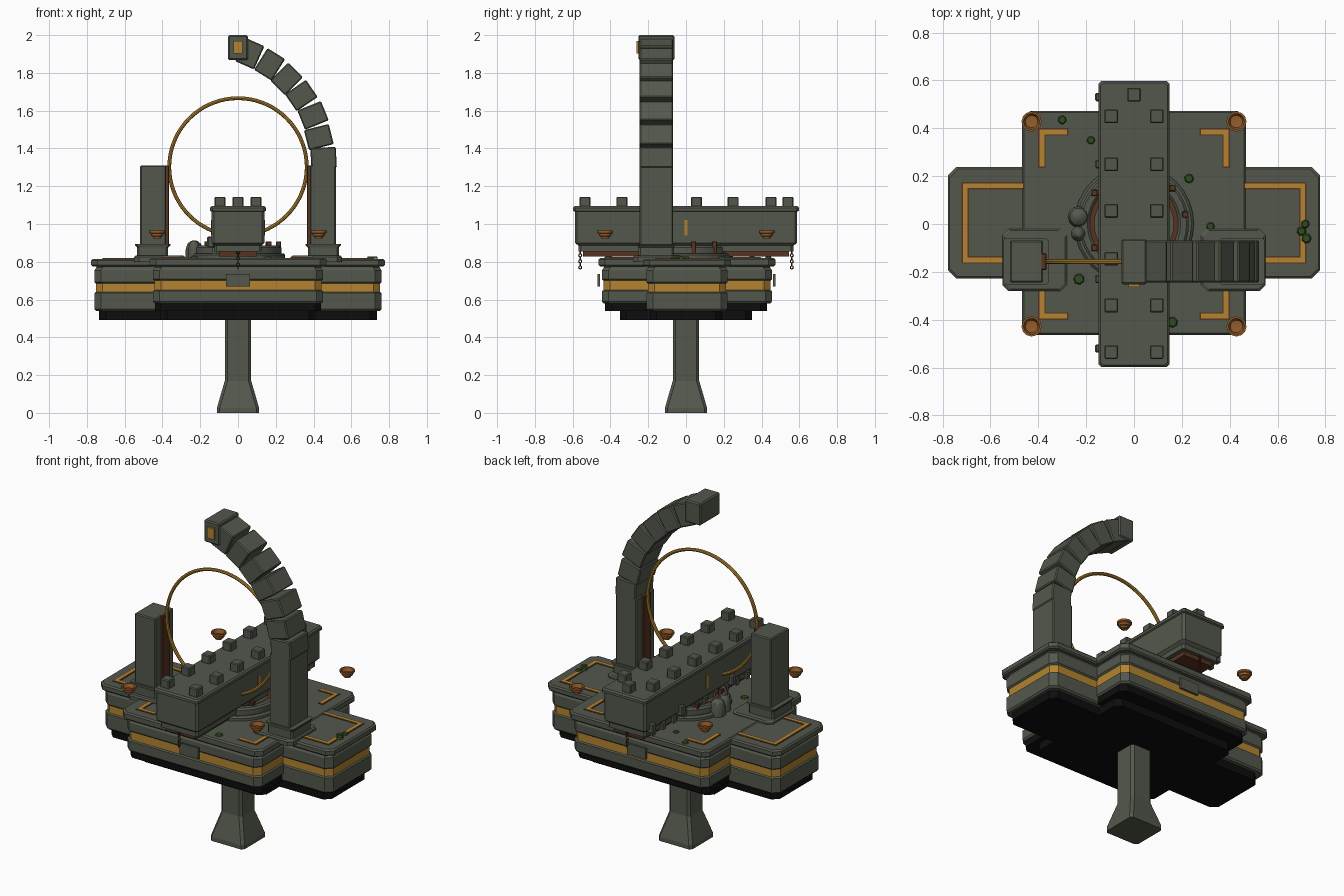
import bpy, bmesh, math, random
from mathutils import Matrix, Vector

random.seed(4)
if "Cube" in bpy.data.objects:
    bpy.data.objects.remove(bpy.data.objects["Cube"])


def material(name, rgb):
    m = bpy.data.materials.new(name)
    m.use_nodes = True
    m.diffuse_color = (*rgb, 1)
    m.node_tree.nodes["Principled BSDF"].inputs["Base Color"].default_value = (*rgb, 1)
    return m


STONE = material("grey green stone", (0.088, 0.097, 0.073))
GOLD = material("gold", (0.45, 0.23, 0.03))
RUST = material("rust brown", (0.095, 0.033, 0.014))
BRONZE = material("bronze", (0.3, 0.11, 0.025))
BLACK = material("black underside", (0.004, 0.004, 0.004))
MOSS = material("moss green", (0.03, 0.075, 0.013))


def finish(name, bm, mat, bevel=0, smooth=False):
    bmesh.ops.recalc_face_normals(bm, faces=bm.faces)
    mesh = bpy.data.meshes.new(name)
    bm.to_mesh(mesh)
    bm.free()
    mesh.materials.append(mat)
    ob = bpy.data.objects.new(name, mesh)
    bpy.context.collection.objects.link(ob)
    if bevel:
        mod = ob.modifiers.new("bevel", "BEVEL")
        mod.width, mod.segments = bevel, 1
    if smooth:
        bpy.context.view_layer.objects.active = ob
        ob.select_set(True)
        bpy.ops.object.shade_smooth_by_angle()
        ob.select_set(False)
    return ob


def box(name, centre, size, mat, bevel=0, tilt=0):
    """Box from centre and full size, turned about the y axis."""
    bm = bmesh.new()
    turn = Matrix.Translation(centre) @ Matrix.Rotation(tilt, 4, "Y") @ Matrix.Diagonal((*size, 1))
    bmesh.ops.create_cube(bm, size=1, matrix=turn)
    return finish(name, bm, mat, bevel)


def stack(name, centre, rings, mat, cut=0.035):
    """Corner-cut column; each ring is (half x, half y, z)."""
    bm = bmesh.new()
    loops = []
    for hx, hy, z in rings:
        quarter = [(hx, hy - cut), (hx - cut, hy)]
        pts = quarter + [(-x, y) for x, y in reversed(quarter)]
        pts += [(-x, -y) for x, y in pts]
        loops.append([bm.verts.new((centre[0] + x, centre[1] + y, z)) for x, y in pts])
    for low, high in zip(loops, loops[1:]):
        for i in range(8):
            j = (i + 1) % 8
            bm.faces.new((low[i], low[j], high[j], high[i]))
    bm.faces.new(loops[0][::-1])
    bm.faces.new(loops[-1])
    return finish(name, bm, mat)


def lathe(name, centre, profile, mat, steps=24):
    """Turn a profile of (radius, z) about a vertical axis."""
    bm = bmesh.new()
    verts = [bm.verts.new((r, 0, z)) for r, z in profile]
    edges = [bm.edges.new(p) for p in zip(verts, verts[1:])]
    bmesh.ops.spin(bm, geom=verts + edges, cent=(0, 0, 0), axis=(0, 0, 1),
                   angle=math.tau, steps=steps)
    bmesh.ops.remove_doubles(bm, verts=bm.verts, dist=1e-5)
    bmesh.ops.translate(bm, verts=bm.verts, vec=centre)
    return finish(name, bm, mat, smooth=True)


def torus(name, centre, major, minor, mat, rot, seg=64, sides=8):
    bpy.ops.mesh.primitive_torus_add(location=centre, rotation=rot, major_radius=major,
                                     minor_radius=minor, major_segments=seg, minor_segments=sides)
    ob = bpy.context.object
    ob.name = name
    ob.data.materials.append(mat)
    bpy.ops.object.shade_smooth_by_angle()
    ob.select_set(False)


# Pedestal
stack("pedestal", (0, 0), [(0.112, 0.112, 0), (0.112, 0.112, 0.025), (0.07, 0.07, 0.17), (0.07, 0.07, 0.5)],
      STONE, 0.015)

# Crossed platform: two banded slabs with lips, on a stepped black underside
MID = (0, 0.005)
for label, hx, hy, z0, g0, g1, top in (("wide", 0.76, 0.215, 0.54, 0.64, 0.685, 0.815),
                                       ("deep", 0.45, 0.45, 0.58, 0.65, 0.7, 0.82)):
    def grown(d, z):
        return (hx + d, hy + d, z)
    stack(label + "_slab_lower", MID, [grown(-0.008, z0), grown(0, z0 + 0.01), grown(0, g0 - 0.006),
                                       grown(-0.008, g0)], STONE)
    stack(label + "_gold_band", MID, [grown(-0.008, g0), grown(-0.008, g1)], GOLD)
    stack(label + "_slab_upper", MID, [grown(-0.008, g1), grown(0, g1 + 0.008), grown(0, 0.755),
                                       grown(-0.01, 0.77), grown(-0.01, 0.782)], STONE)
    stack(label + "_lip", MID, [grown(0.01, 0.775), grown(0.018, 0.783), grown(0.018, top - 0.008),
                                grown(0.01, top)], STONE)
stack("black_step_upper", (0, 0), [(0.44, 0.43, 0.54), (0.44, 0.43, 0.585)], BLACK)
stack("black_step_wide", (0, 0), [(0.735, 0.19, 0.492), (0.735, 0.19, 0.545)], BLACK)
stack("black_step_deep", (0, 0), [(0.41, 0.35, 0.492), (0.41, 0.35, 0.545)], BLACK)
for s in (-1, 1):
    box("face_plaque", (0, s * 0.462 + 0.005 * (s > 0), 0.702), (0.125, 0.012, 0.066), STONE)


# Inlaid gold lines on the platform tops
def inlay(x0, x1, y0, y1, z):
    c, w = ((x0 + x1) / 2, (y0 + y1) / 2), (abs(x1 - x0) + 0.02, abs(y1 - y0) + 0.02)
    box("inlay_groove", (*c, z), (w[0] + 0.012, w[1] + 0.012, 0.004), RUST)
    box("gold_inlay", (*c, z + 0.001), (*w, 0.006), GOLD)


for s in (-1, 1):
    inlay(s * 0.705, s * 0.705, -0.15, 0.16, 0.815)
    for y in (-0.15, 0.16):
        inlay(s * 0.47, s * 0.705, y, y, 0.815)
    for t in (-1, 1):
        inlay(s * 0.385, s * 0.385, t * 0.25, t * 0.385, 0.82)
        inlay(s * 0.29, s * 0.385, t * 0.385, t * 0.385, 0.82)

# Floating bronze bowls over the corners
for sx in (-1, 1):
    for sy in (-1, 1):
        lathe("bronze_bowl", (sx * 0.428, sy * 0.428, 0.923),
              [(0, 0), (0.02, 0), (0.022, 0.01), (0.032, 0.014), (0.034, 0.026), (0.042, 0.03),
               (0.042, 0.042), (0.034, 0.042), (0.026, 0.02), (0, 0.016)], BRONZE, 12)

# Moss patches
for x, y in ((-0.3, 0.435), (-0.18, 0.35), (0.23, 0.19), (0.32, -0.01), (0.715, 0), (0.72, -0.06),
             (-0.33, -0.11), (-0.23, -0.23), (0.16, -0.41), (0.7, -0.03)):
    bm = bmesh.new()
    r = random.uniform(0.018, 0.028)
    bmesh.ops.create_cone(bm, cap_ends=True, segments=7, radius1=r, radius2=r * 0.7, depth=0.01,
                          matrix=Matrix.Translation((x, y, 0.822)) @ Matrix.Rotation(x * 9, 4, "Z"))
    finish("moss_patch", bm, MOSS)

# Round dais under the beam, with its raised collar, knobs and posts
lathe("dais", (0, 0, 0.815), [(0, 0), (0.25, 0), (0.25, 0.02), (0.24, 0.03), (0, 0.03)], STONE, 32)
lathe("dais_collar", (0, 0, 0.84), [(0.185, 0), (0.23, 0), (0.23, 0.035), (0.22, 0.045), (0.195, 0.045),
                                    (0.185, 0.035), (0.185, 0)], STONE, 32)
lathe("dais_trim", (0, 0, 0.843), [(0.165, 0), (0.186, 0), (0.186, 0.03), (0.165, 0.03), (0.165, 0)], RUST, 32)
for y, r in ((0.03, 0.045), (-0.04, 0.032)):
    lathe("dais_knob", (-0.232, y, 0.82), [(r, 0), (r, 0.045), (r * 0.8, 0.075), (r * 0.4, 0.09), (0, 0.094)],
          STONE, 12)
for x, y in ((-0.165, -0.1), (0.165, -0.1), (0.215, 0.04), (-0.165, 0.13), (0.16, 0.15)):
    box("dais_post", (x, y, 0.87), (0.027, 0.027, 0.075), RUST, 0.003)

# Long beam with lip, studs and hanging chains
stack("beam", (0, 0), [(0.125, 0.568, 0.855), (0.125, 0.568, 0.885), (0.14, 0.588, 0.9), (0.14, 0.588, 1.065),
                       (0.148, 0.598, 1.07), (0.148, 0.598, 1.085), (0.14, 0.59, 1.094)], STONE, 0.012)
box("beam_underplate", (0, 0, 0.843), (0.2, 1.09, 0.028), RUST)
box("beam_gold_underside", (0, 0, 0.829), (0.13, 0.9, 0.004), GOLD)
for y in (-0.535, -0.34, -0.145, 0.055, 0.25, 0.45):
    for x in (-0.095, 0.095):
        box("beam_stud", (x, y, 1.117), (0.058, 0.058, 0.054), STONE, 0.005)
box("beam_stud_end", (0, 0.54, 1.117), (0.058, 0.058, 0.054), STONE, 0.005)
for y in (-0.52, -0.23, 0.25, 0.53):
    box("beam_bracket", (-0.143, y, 0.905), (0.04, 0.035, 0.06), STONE, 0.006)
for i in range(11):
    box("beam_dentil", (-0.125, -0.5 + i * 0.1, 0.865), (0.025, 0.03, 0.04), STONE)
for s in (-1, 1):
    box("beam_gold_mark", (s * 0.141, 0, 0.98), (0.006, 0.018, 0.08), GOLD)
    for i in range(6):
        torus("chain_link", (0, s * 0.56, 0.85 - i * 0.016), 0.008, 0.003, RUST,
              (math.pi / 2, 0, (i % 2) * math.pi / 2), 8, 4)

# Pillars with plinths, and rust rails that hold the ring
PY = -0.157
for s, label, top in ((-1, "short", 1.31), (1, "arch", 1.31)):
    stack(label + "_pillar_foot", (s * 0.415, -0.15), [(0.135, 0.13, 0.8), (0.135, 0.13, 0.825), (0.127, 0.122, 0.832)],
          STONE, 0.025)
    stack(label + "_plinth", (s * 0.452, PY), [(0.082, 0.094, 0.82), (0.082, 0.094, 0.875), (0.094, 0.098, 0.888),
                                               (0.094, 0.098, 0.895)], STONE, 0.01)
    box(label + "_pillar", (s * 0.449, PY, (0.88 + top) / 2), (0.138, 0.176, top - 0.88), STONE, 0.006)
    box("ring_rail", (s * 0.378, PY, 1.1), (0.024, 0.07, 0.42), RUST, 0.003)
torus("gold_ring", (0, PY, 1.302), 0.364, 0.01, GOLD, (math.pi / 2, 0, 0), 72, 8)

# Broken arch: tilted blocks curving in, then a marked end block
ARCH = ((0.453, 1.35, 3), (0.428, 1.46, 14), (0.397, 1.575, 22), (0.335, 1.68, 34),
        (0.257, 1.768, 45), (0.167, 1.845, 58), (0.062, 1.902, 66))
for x, z, tilt in ARCH:
    box("arch_block", (x, PY, z), (0.135, 0.176, 0.11), STONE, 0.006, math.radians(-tilt))
box("arch_end_block", (0, PY, 1.934), (0.104, 0.19, 0.132), STONE, 0.007)
box("arch_end_gold", (0, PY - 0.098, 1.935), (0.046, 0.016, 0.066), GOLD)
